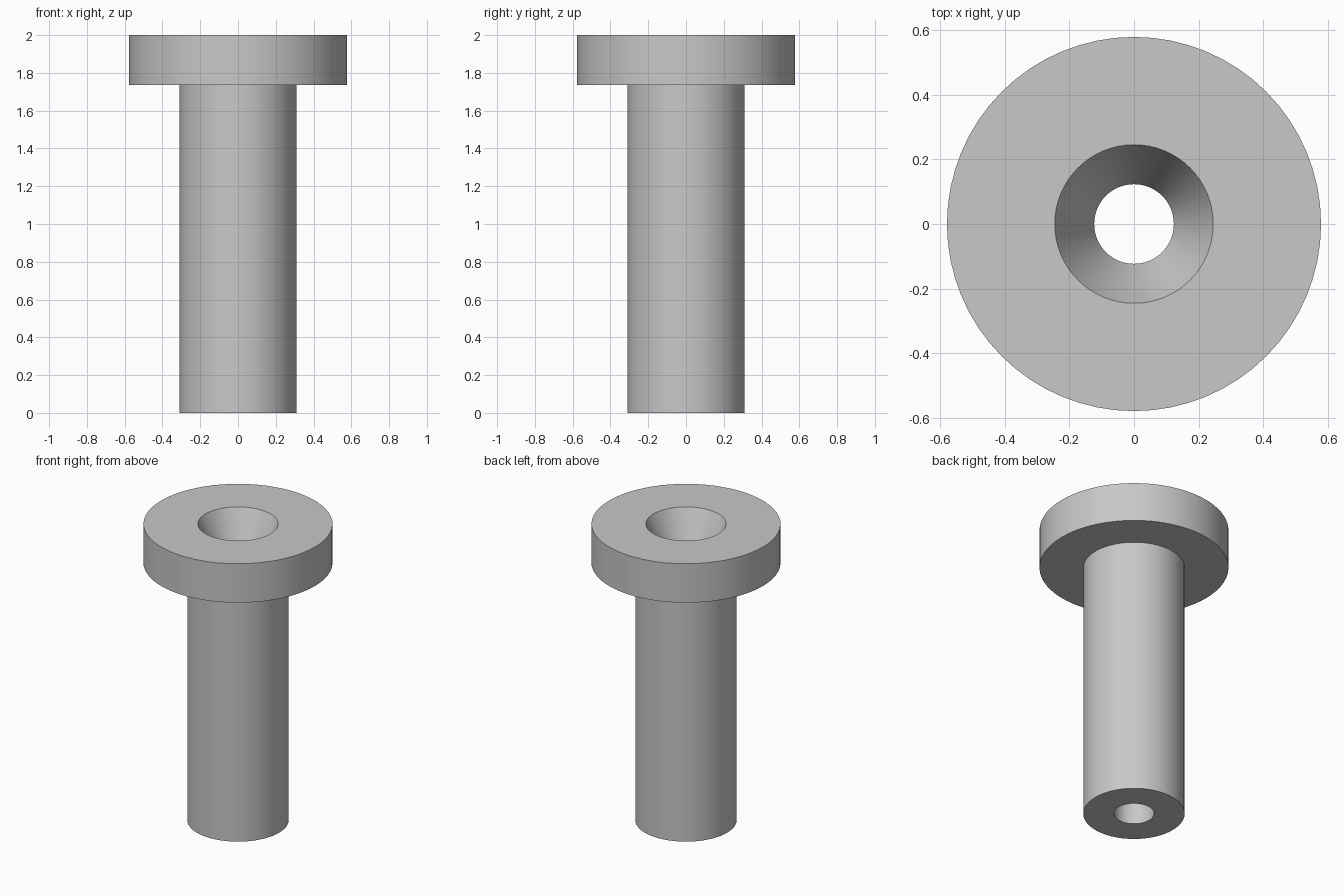
import bpy, bmesh, math
from mathutils import Vector

cube = bpy.data.objects.get("Cube")
if cube:
    bpy.data.objects.remove(cube, do_unlink=True)

SEGMENTS = 64
HEIGHT, HEAD_BASE = 2.0, 1.737
HEAD_R, SHAFT_R = 0.578, 0.31
BORE_R, FUNNEL_R = 0.123, 0.245

# Plain grey material
grey = bpy.data.materials.new("light_grey")
grey.use_nodes = True
colour = (0.58, 0.58, 0.58, 1.0)
grey.diffuse_color = colour
grey.node_tree.nodes["Principled BSDF"].inputs["Base Color"].default_value = colour


def lathe(name, profile, material):
    """Revolve a closed (radius, height) profile around the z axis."""
    bm = bmesh.new()
    verts = [bm.verts.new((r, 0, z)) for r, z in profile]
    edges = [bm.edges.new((v, verts[(i + 1) % len(verts)]))
             for i, v in enumerate(verts)]
    bmesh.ops.spin(bm, geom=verts + edges, cent=Vector(), axis=Vector((0, 0, 1)),
                   angle=math.tau, steps=SEGMENTS)
    bmesh.ops.remove_doubles(bm, verts=bm.verts, dist=0.0001)
    bmesh.ops.recalc_face_normals(bm, faces=bm.faces)
    mesh = bpy.data.meshes.new(name)
    bm.to_mesh(mesh)
    bm.free()
    mesh.materials.append(material)
    obj = bpy.data.objects.new(name, mesh)
    bpy.context.collection.objects.link(obj)
    bpy.ops.object.select_all(action="DESELECT")
    obj.select_set(True)
    bpy.context.view_layer.objects.active = obj
    bpy.ops.object.shade_smooth_by_angle(angle=math.radians(20))
    return obj


# Flanged sleeve: shaft, wide head, tapered funnel and straight bore
lathe("flanged_sleeve", [
    (BORE_R, 0), (SHAFT_R, 0),
    (SHAFT_R, HEAD_BASE), (HEAD_R, HEAD_BASE),
    (HEAD_R, HEIGHT), (FUNNEL_R, HEIGHT),
    (BORE_R, HEAD_BASE),
], grey)
